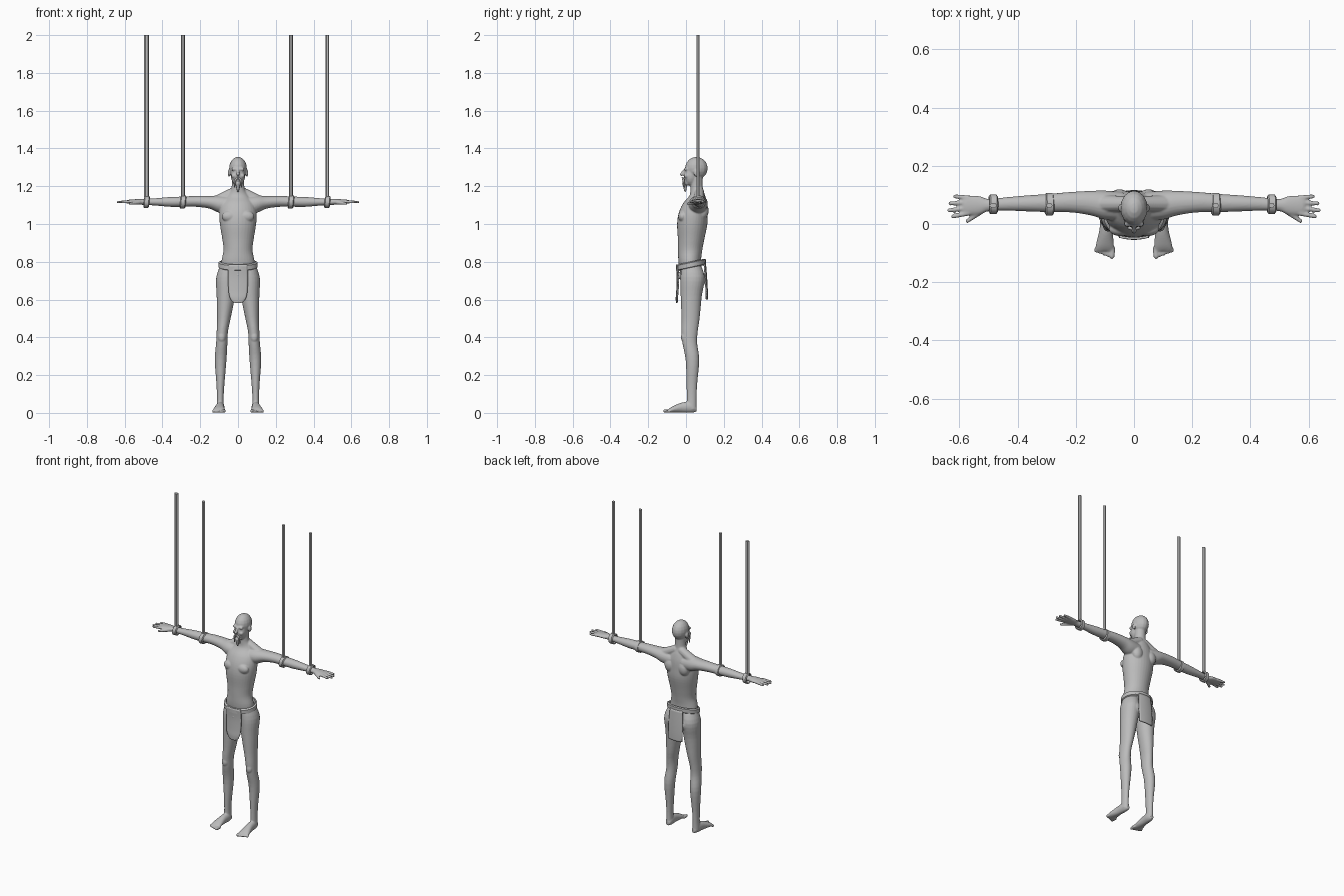
import bpy, bmesh, math
from mathutils import Vector, Matrix

if "Cube" in bpy.data.objects:
    bpy.data.objects.remove(bpy.data.objects["Cube"])

grey = bpy.data.materials.new("stone_grey")
grey.diffuse_color = (0.5, 0.5, 0.5, 1)
grey.use_nodes = True
grey.node_tree.nodes["Principled BSDF"].inputs["Base Color"].default_value = grey.diffuse_color


def finish(name, bm, angle=40):
    bmesh.ops.recalc_face_normals(bm, faces=bm.faces[:])
    me = bpy.data.meshes.new(name)
    bm.to_mesh(me)
    bm.free()
    me.materials.append(grey)
    ob = bpy.data.objects.new(name, me)
    bpy.context.collection.objects.link(ob)
    bpy.ops.object.select_all(action='DESELECT')
    ob.select_set(True)
    bpy.context.view_layer.objects.active = ob
    bpy.ops.object.shade_smooth_by_angle(angle=math.radians(angle))
    return ob


def catmull(rows, steps):
    out = []
    for i in range(len(rows) - 1):
        p0, p1 = rows[max(i - 1, 0)], rows[i]
        p2, p3 = rows[i + 1], rows[min(i + 2, len(rows) - 1)]
        for k in range(steps):
            t = k / steps
            out.append([0.5 * (2 * b + (c - a) * t + (2 * a - 5 * b + 4 * c - d) * t * t
                               + (3 * b - a - 3 * c + d) * t ** 3)
                        for a, b, c, d in zip(p0, p1, p2, p3)])
    return out + [list(rows[-1])]


def loft(bm, axis, rows, side=1, n=24, steps=4):
    """Closed skin over elliptical rings (position, centre a, centre b, radius a, radius b)."""
    oa, ob = [i for i in range(3) if i != axis]
    rings = []
    for t, a, b, ra, rb in catmull(rows, steps):
        ring = []
        for k in range(n):
            ang = 2 * math.pi * k / n
            co = [0, 0, 0]
            co[axis], co[oa], co[ob] = t, a + ra * math.cos(ang), b + rb * math.sin(ang)
            co[0] *= side
            ring.append(bm.verts.new(co))
        rings.append(ring)
    for r, q in zip(rings, rings[1:]):
        for k in range(n):
            bm.faces.new((r[k], r[(k + 1) % n], q[(k + 1) % n], q[k]))
    bm.faces.new(rings[0])
    bm.faces.new(rings[-1])


def ball(bm, c, r):
    bmesh.ops.create_uvsphere(bm, u_segments=16, v_segments=10, radius=1,
                              matrix=Matrix.Translation(c) @ Matrix.Diagonal((*r, 1)))


def limb(bm, p, q, r0, r1):
    p, q = Vector(p), Vector(q)
    d = q - p
    m = Matrix.Translation((p + q) / 2) @ d.to_track_quat('Z', 'Y').to_matrix().to_4x4()
    bmesh.ops.create_cone(bm, cap_ends=True, segments=12, radius1=r0, radius2=r1,
                          depth=d.length, matrix=m)
    ball(bm, p, (r0,) * 3)
    ball(bm, q, (r1,) * 3)


def hoop(name, place, ra, rb, half, thick, n=32):
    """Flat band swept round an ellipse; place(u, v, h) maps to world."""
    bm = bmesh.new()
    rings = []
    for k in range(n):
        c, s = math.cos(2 * math.pi * k / n), math.sin(2 * math.pi * k / n)
        prof = [(0, -half), (thick, -half * .7), (thick, half * .7), (0, half)]
        rings.append([bm.verts.new(place((ra + o) * c, (rb + o) * s, h)) for o, h in prof])
    for k in range(n):
        r, q = rings[k], rings[(k + 1) % n]
        for j in range(4):
            bm.faces.new((r[j], r[(j + 1) % 4], q[(j + 1) % 4], q[j]))
    return finish(name, bm)


# Body: overlapping solids fused into one skin
bm = bmesh.new()
loft(bm, 2, [(.73, 0, .03, .088, .06), (.80, 0, .02, .088, .06), (.86, 0, .022, .077, .064),
             (.92, 0, .027, .083, .07), (1.0, 0, .033, .096, .08), (1.06, 0, .038, .099, .076),
             (1.11, 0, .048, .088, .063), (1.15, 0, .06, .058, .042),
             (1.19, 0, .056, .035, .033), (1.25, 0, .055, .033, .034)], n=32)
# Head and face
ball(bm, (0, .055, 1.295), (.047, .06, .06))
ball(bm, (0, .026, 1.257), (.038, .038, .056))
ball(bm, (0, .004, 1.218), (.019, .016, .016))
limb(bm, (0, -.01, 1.285), (0, -.024, 1.262), .006, .009)
limb(bm, (-.025, .0, 1.29), (.025, .0, 1.29), .009, .009)
for s in (-1, 1):
    ball(bm, (s * .022, .003, 1.255), (.014, .014, .012))
    ball(bm, (s * .047, .055, 1.27), (.007, .014, .02))
    # Shoulder slope, chest, shoulder blade, buttock
    limb(bm, (s * .02, .07, 1.17), (s * .11, .07, 1.122), .026, .03)
    ball(bm, (s * .045, -.018, 1.04), (.042, .024, .03))
    ball(bm, (s * .05, .09, 1.07), (.035, .03, .045))
    ball(bm, (s * .045, .06, .705), (.045, .044, .05))
    # Arm and palm
    loft(bm, 0, [(.04, .06, 1.10, .05, .045), (.10, .065, 1.105, .05, .045),
                 (.15, .072, 1.115, .042, .034), (.22, .075, 1.12, .035, .029),
                 (.30, .072, 1.118, .031, .027), (.36, .071, 1.117, .028, .026),
                 (.44, .069, 1.117, .023, .019), (.50, .065, 1.117, .021, .016),
                 (.53, .064, 1.118, .032, .014), (.575, .064, 1.118, .034, .011),
                 (.588, .064, 1.118, .030, .008)], s)
    # Fingers and thumb
    for y0, x1, y1 in ((.037, .622, .026), (.055, .636, .047), (.073, .632, .071), (.090, .615, .095)):
        limb(bm, (s * .57, y0, 1.118), (s * x1, y1, 1.116), .009, .007)
    limb(bm, (s * .525, .045, 1.114), (s * .573, .01, 1.108), .011, .007)
    # Leg
    loft(bm, 2, [(.80, .045, .025, .04, .045), (.72, .060, .035, .055, .064),
                 (.62, .064, .028, .049, .056), (.50, .075, .024, .036, .048),
                 (.43, .083, .019, .030, .043), (.37, .086, .020, .030, .039),
                 (.28, .092, .034, .031, .036), (.15, .093, .031, .021, .028),
                 (.08, .094, .030, .018, .026), (.02, .094, .030, .020, .026)], s)
    ball(bm, (s * .086, -.01, .40), (.02, .017, .028))
    # Foot and toes
    loft(bm, 1, [(.056, .092, .02, .012, .014), (.03, .093, .03, .021, .029),
                 (-.02, .096, .028, .023, .027), (-.07, .100, .018, .031, .017),
                 (-.092, .101, .011, .033, .010)], s)
    for k in range(5):
        x = .074 + .0135 * k
        r = .010 if k == 0 else .008
        limb(bm, (s * x, -.085, .010), (s * (x + .002), -.111 + .005 * k, r), r, r * .95)
body = finish("body", bm, 180)
rm = body.modifiers.new("fuse", 'REMESH')
rm.mode, rm.voxel_size, rm.use_smooth_shade = 'VOXEL', .004, True
sm = body.modifiers.new("soften", 'SMOOTH')
sm.factor, sm.iterations = .5, 4

# Drooping moustache and pointed beard
bm = bmesh.new()
for s in (-1, 1):
    limb(bm, (s * .003, -.018, 1.245), (s * .016, -.013, 1.232), .005, .006)
    limb(bm, (s * .016, -.013, 1.232), (s * .019, -.008, 1.195), .006, .003)
limb(bm, (0, -.006, 1.215), (0, -.004, 1.175), .014, .005)
finish("beard", bm)

# Loincloth: waistband, front and back flaps, strap between the legs
hoop("waistband", lambda u, v, h: (u, .026 + v, .784 + .016 * v / .075 + h), .094, .069, .017, .01, 48)


def flap(name, prof, rounded):
    """Hanging cloth from (z, y, half width) rows."""
    bm = bmesh.new()
    grid = []
    rows = catmull(prof, 4)
    for z, y, w in rows:
        row = []
        for k in range(11):
            u = k / 5 - 1
            f = (prof[0][0] - z) / (prof[0][0] - prof[-1][0])
            lift = rounded * f ** 6 * u ** 4
            row.append(bm.verts.new((u * w, y + (.006 * u * u if y < 0 else -.006 * u * u), z + lift)))
        grid.append(row)
    for r, q in zip(grid, grid[1:]):
        for k in range(10):
            bm.faces.new((r[k], r[k + 1], q[k + 1], q[k]))
    ob = finish(name, bm)
    so = ob.modifiers.new("thickness", 'SOLIDIFY')
    so.thickness, so.offset = .007, 0


flap("front_flap", [(.785, -.050, .050), (.72, -.046, .052), (.65, -.048, .050),
                    (.61, -.051, .045), (.582, -.050, .036)], .02)
flap("back_flap", [(.795, .102, .044), (.72, .108, .048), (.65, .112, .049), (.60, .113, .048)], .003)
bm = bmesh.new()
limb(bm, (0, -.035, .73), (0, .02, .685), .016, .016)
limb(bm, (0, .02, .685), (0, .085, .73), .016, .014)
finish("under_strap", bm)

# Four hanging bars, each with a cuff round the arm
for label, x, w, ra, rb in (("left_wrist", -.484, .013, .027, .025), ("left_elbow", -.291, .011, .032, .028),
                            ("right_elbow", .281, .011, .032, .028), ("right_wrist", .473, .010, .027, .025)):
    hoop(label + "_cuff", lambda u, v, h: (x + h + .1 * v, .068 + u, 1.116 + v), ra, rb, .015, .007, 20)
    bm = bmesh.new()
    m = Matrix.Translation((x, .064, 1.572)) @ Matrix.Diagonal((w, .010, 1, 1))
    bmesh.ops.create_cone(bm, cap_ends=True, segments=6, radius1=1, radius2=1, depth=.856,
                          matrix=m @ Matrix.Rotation(math.radians(30), 4, 'Z') @ Matrix.Rotation(math.radians(60), 4, 'Z'))
    finish(label + "_bar", bm, 30)
